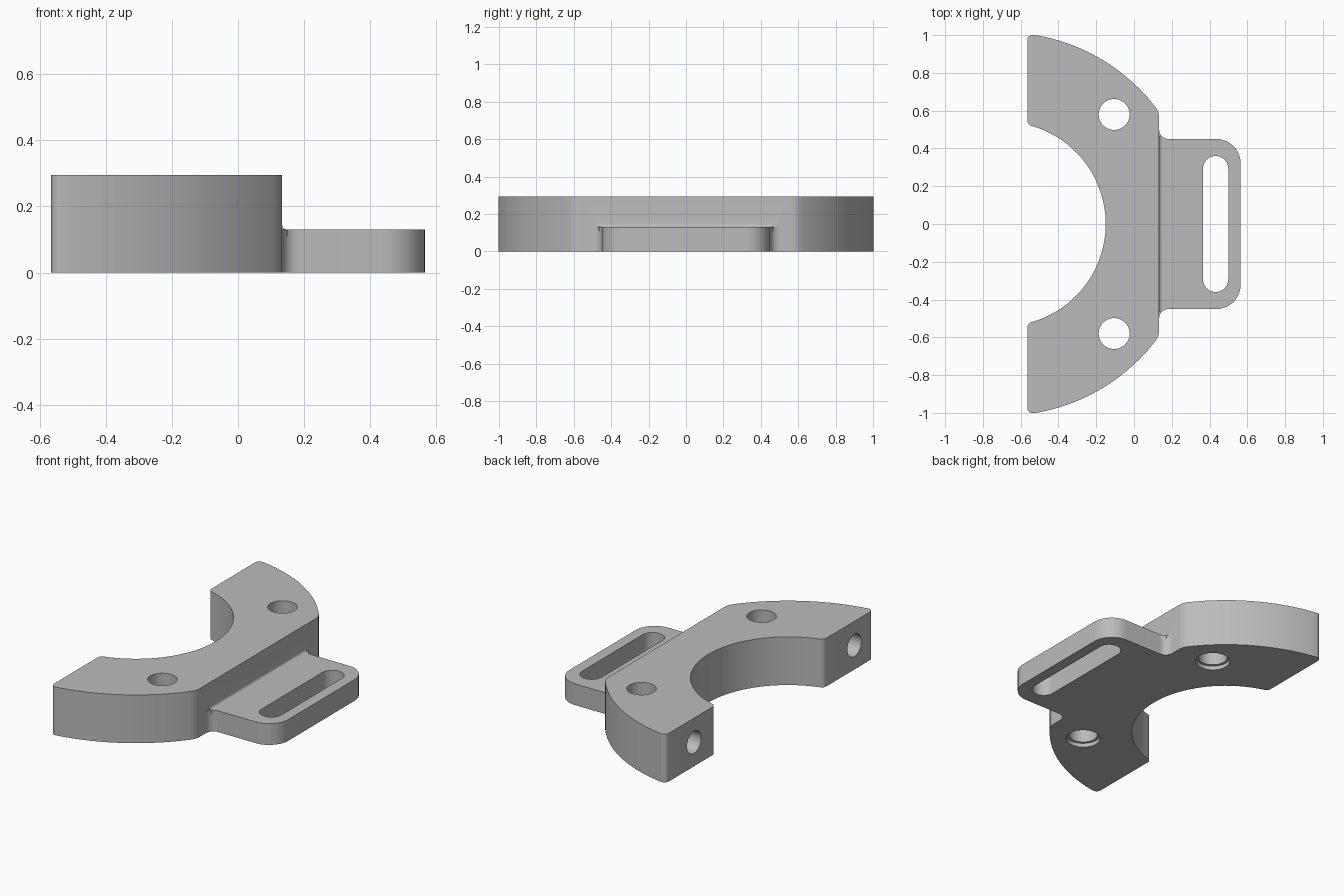
import bpy, bmesh, math
from math import pi, cos, sin, sqrt, atan2

if "Cube" in bpy.data.objects:
    bpy.data.objects.remove(bpy.data.objects["Cube"], do_unlink=True)

# Main dimensions
ARC_X, OUTER_R, INNER_R = -0.69, 1.014, 0.54
LEFT, RIGHT = -0.565, 0.133
HEIGHT, TAB_H = 0.295, 0.13

grey = bpy.data.materials.new("plain grey")
grey.use_nodes = True
colour = (0.5, 0.5, 0.5, 1)
grey.diffuse_color = colour
grey.node_tree.nodes["Principled BSDF"].inputs["Base Color"].default_value = colour


def arc(cx, cy, r, a0, a1, n):
    return [(cx + r * cos(a0 + (a1 - a0) * i / n),
             cy + r * sin(a0 + (a1 - a0) * i / n)) for i in range(n + 1)]


def mirrored(half):
    """Close a half outline by reflecting it across y = 0."""
    return half + [(x, -y) for x, y in reversed(half) if abs(y) > 1e-6]


def prism(name, outline, low, high, axis="z"):
    """Extrude an outline along z, or an (x, z) outline along y."""
    place = (lambda a, b, h: (a, b, h)) if axis == "z" else (lambda a, b, h: (a, h, b))
    bm = bmesh.new()
    face = bm.faces.new([bm.verts.new(place(a, b, low)) for a, b in outline])
    moved = bmesh.ops.extrude_face_region(bm, geom=[face])["geom"]
    bmesh.ops.translate(bm, vec=place(0, 0, high - low),
                        verts=[v for v in moved if isinstance(v, bmesh.types.BMVert)])
    bmesh.ops.recalc_face_normals(bm, faces=bm.faces)
    mesh = bpy.data.meshes.new(name)
    bm.to_mesh(mesh)
    bm.free()
    mesh.materials.append(grey)
    obj = bpy.data.objects.new(name, mesh)
    bpy.context.collection.objects.link(obj)
    return obj


def combine(target, tool, operation):
    mod = target.modifiers.new(operation.lower(), "BOOLEAN")
    mod.operation, mod.solver, mod.object = operation, "EXACT", tool
    bpy.context.view_layer.objects.active = target
    bpy.ops.object.modifier_apply(modifier=mod.name)
    bpy.data.objects.remove(tool, do_unlink=True)


def corner(x, reach):
    """Centre of a corner rounding, and its direction from the arc centre."""
    y = sqrt(reach ** 2 - (x - ARC_X) ** 2)
    return x, y, atan2(y, x - ARC_X)


# Crescent block with rounded corners
big, small = 0.1, 0.03
ax, ay, a_ang = corner(RIGHT - big, OUTER_R - big)
bx, by, b_ang = corner(LEFT + small, OUTER_R - small)
dx, dy, d_ang = corner(LEFT + small, INNER_R + small)
half = arc(ax, ay, big, 0, a_ang, 10)
half += arc(ARC_X, 0, OUTER_R, a_ang, b_ang, 40)[1:]
half += arc(bx, by, small, b_ang, pi, 8)[1:]
half += arc(dx, dy, small, pi, pi + d_ang, 8)
half += arc(ARC_X, 0, INNER_R, d_ang, 0, 36)[1:]
bracket = prism("crescent_bracket", mirrored(half), 0, HEIGHT)

# Flat strap tab with coved root and rounded outer corners
cove = 0.05
half = [(RIGHT - 0.04, 0.45 + cove)]
half += arc(RIGHT + cove, 0.45 + cove, cove, pi, 1.5 * pi, 8)
half += arc(0.435, 0.32, 0.13, pi / 2, 0, 12)
combine(bracket, prism("strap_tab", mirrored(half), 0, TAB_H), "UNION")

# Small cove where the tab top meets the block
r = 0.016
strip = [(RIGHT - 0.02, TAB_H - 0.02), (RIGHT - 0.02, TAB_H + r)]
strip += arc(RIGHT + r, TAB_H + r, r, pi, 1.5 * pi, 6) + [(RIGHT + r, TAB_H - 0.02)]
combine(bracket, prism("root_cove", strip, -0.465, 0.465, "y"), "UNION")

# Strap slot
slot = arc(0.432, 0.293, 0.067, 0, pi, 20) + arc(0.432, -0.293, 0.067, pi, 2 * pi, 20)
combine(bracket, prism("slot_cutter", slot, -0.1, HEIGHT), "DIFFERENCE")

# Vertical bolt holes, counterbored underneath
for y in (-0.58, 0.58):
    for radius, top in ((0.082, 0.5), (0.098, 0.025)):
        circle = arc(-0.105, y, radius, 0, 2 * pi, 40)[:-1]
        combine(bracket, prism("bolt_cutter", circle, -0.1, top), "DIFFERENCE")

# Blind holes in the two end faces
for y in (-0.82, 0.73):
    circle = arc(0, 0, 0.068, 0, 2 * pi, 32)[:-1]
    cutter = prism("end_hole_cutter", circle, -0.1, 0.3)
    cutter.rotation_euler.y = pi / 2
    cutter.location = (LEFT, y, HEIGHT / 2)
    bpy.context.view_layer.update()
    combine(bracket, cutter, "DIFFERENCE")

bpy.ops.object.select_all(action="DESELECT")
bracket.select_set(True)
bpy.context.view_layer.objects.active = bracket
bpy.ops.object.shade_smooth_by_angle(angle=math.radians(30))
